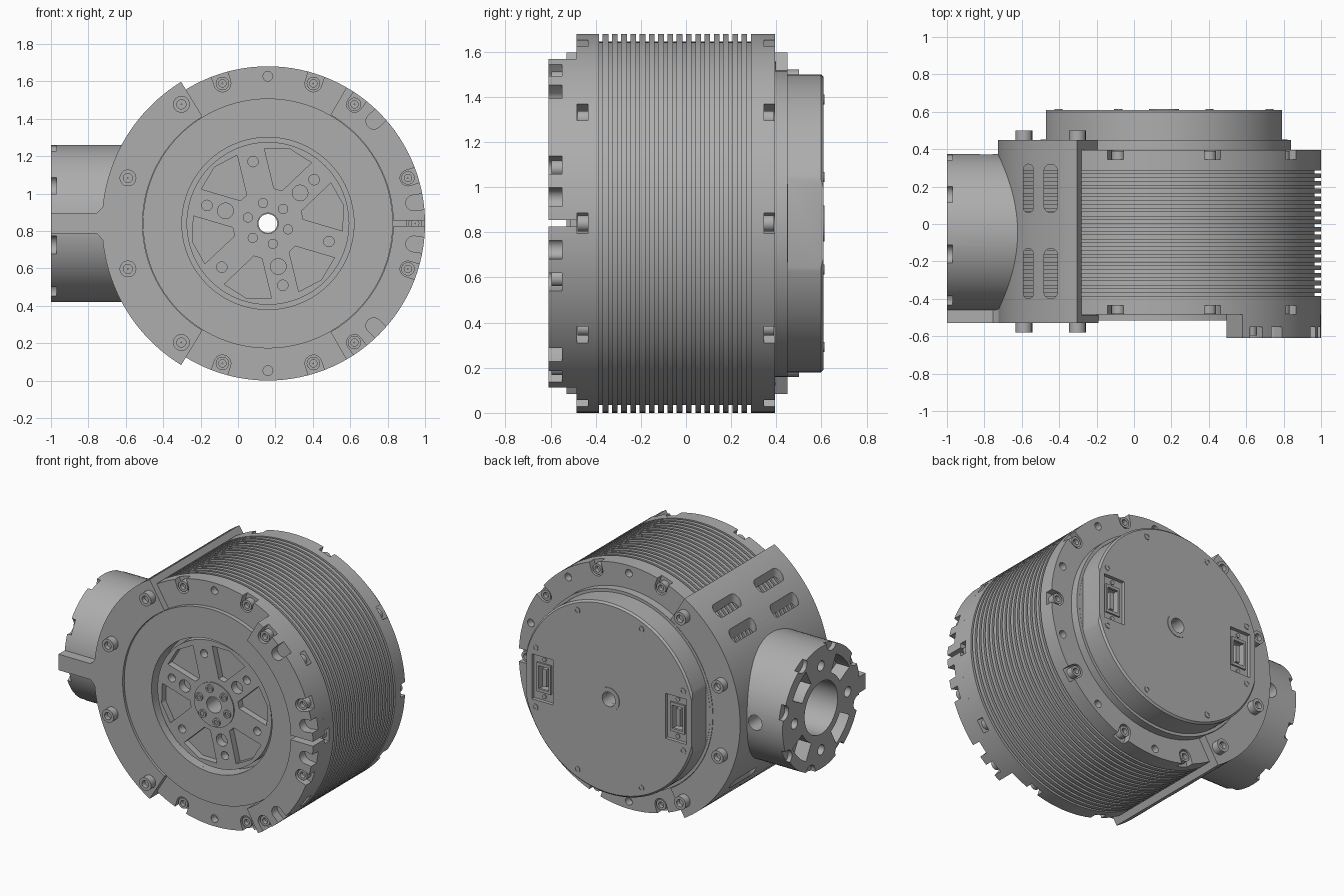
import bpy, bmesh
from math import cos, sin, asin, radians, degrees, pi, hypot

if "Cube" in bpy.data.objects:
    bpy.data.objects.remove(bpy.data.objects["Cube"], do_unlink=True)

GREY = (0.42, 0.42, 0.42, 1)
metal = bpy.data.materials.new("machined grey metal")
metal.use_nodes = True
metal.diffuse_color = GREY
metal.node_tree.nodes["Principled BSDF"].inputs["Base Color"].default_value = GREY

HUB = (0.16, 0.84)       # main axis (x, z), runs along y
PORT = (-0.045, 0.84)    # side port axis (y, z), runs along x
BORE, RIM, BOLT_R = 0.055, 0.84, 0.787


def place(axis, u, v, w):
    return {"x": (w, u, v), "y": (u, w, v), "z": (u, v, w)}[axis]


def finish(name, bm):
    bmesh.ops.recalc_face_normals(bm, faces=bm.faces)
    mesh = bpy.data.meshes.new(name)
    bm.to_mesh(mesh)
    bm.free()
    mesh.materials.append(metal)
    obj = bpy.data.objects.new(name, mesh)
    bpy.context.collection.objects.link(obj)
    return obj


def sweep(name, profile, centre=HUB, axis="y", start=0, end=360, steps=96):
    """Turn a closed (radius, height) profile about an axis, fully or in part."""
    bm = bmesh.new()
    full = end - start == 360
    rings = []
    for i in range(steps if full else steps + 1):
        a = radians(start + (end - start) * i / steps)
        rings.append([bm.verts.new(place(axis, centre[0] + r * cos(a), centre[1] + r * sin(a), w))
                      for r, w in profile])
    n = len(profile)
    for i in range(steps):
        p, q = rings[i], rings[(i + 1) % len(rings)]
        for j in range(n):
            k = (j + 1) % n
            bm.faces.new((p[j], p[k], q[k], q[j]))
    if not full:
        bm.faces.new(rings[0])
        bm.faces.new(rings[-1])
    return finish(name, bm)


def ring(name, r0, r1, w0, w1, bevel=0.0, **kw):
    top = [(r1, w1 - bevel), (r1 - bevel, w1)] if bevel else [(r1, w1)]
    return sweep(name, [(r0, w0), (r1, w0)] + top + [(r0, w1)], **kw)


def prism(name, outlines, w0, w1, axis="y"):
    """Extrude one or several separate outlines along an axis."""
    bm = bmesh.new()
    for pts in outlines:
        lo = [bm.verts.new(place(axis, u, v, w0)) for u, v in pts]
        hi = [bm.verts.new(place(axis, u, v, w1)) for u, v in pts]
        bm.faces.new(lo)
        bm.faces.new(hi)
        for i in range(len(pts)):
            j = (i + 1) % len(pts)
            bm.faces.new((lo[i], lo[j], hi[j], hi[i]))
    return finish(name, bm)


def polar(r, deg, c=HUB):
    return c[0] + r * cos(radians(deg)), c[1] + r * sin(radians(deg))


def circle(c, r, n=20):
    return [(c[0] + r * cos(2 * pi * i / n), c[1] + r * sin(2 * pi * i / n)) for i in range(n)]


def rect(u, v, du, dv):
    return [(u - du, v - dv), (u + du, v - dv), (u + du, v + dv), (u - du, v + dv)]


def notch(deg, r=0.045, dist=BOLT_R, reach=0.15, c=HUB):
    """Rounded slot that starts at a bolt and opens outwards through the rim."""
    local = [(dist + r * cos(radians(t)), r * sin(radians(t))) for t in range(90, 271, 15)]
    local += [(dist + reach, -r), (dist + reach, r)]
    return [polar(hypot(*p), deg + degrees(asin(p[1] / hypot(*p))), c) for p in local]


def wedge(deg, half, r0, r1, c):
    inner = [polar(r0, deg + half * t / 4, c) for t in range(-4, 5)]
    outer = [polar(r1, deg + half * t / 4, c) for t in range(4, -5, -1)]
    return inner + outer


def cut(obj, cutter):
    cutter.hide_render = True
    mod = obj.modifiers.new("cut", "BOOLEAN")
    mod.operation, mod.solver, mod.object = "DIFFERENCE", "EXACT", cutter
    bpy.context.view_layer.objects.active = obj
    bpy.ops.object.modifier_apply(modifier=mod.name)
    bpy.data.objects.remove(cutter, do_unlink=True)


def screw(name, deg, base, out, dist=BOLT_R, r=0.036, height=0.045):
    """Socket head screw along y; out is -1 towards the front, 1 to the back."""
    t = base + out * height
    floor = base + out * height * 0.4
    sweep(name, [(0.002, base), (r, base), (r, t), (r * 0.55, t), (r * 0.55, floor), (0.002, floor)],
          centre=polar(dist, deg), steps=18)


# Finned core
core = [(BORE, -0.40), (RIM, -0.40)]
for i in range(17):
    y = -0.385 + i * 0.041
    core += [(RIM, y), (RIM - 0.035, y), (RIM - 0.035, y + 0.016), (RIM, y + 0.016)]
core += [(RIM, 0.30), (BORE, 0.30)]
sweep("finned_core", core, steps=120)

# End flanges with open screw notches and small plain holes
for label, inner, y0, y1, out in (("front", 0.46, -0.485, -0.40, -1), ("back", BORE, 0.30, 0.395, 1)):
    flange = ring(label + "_flange", inner, RIM, y0, y1, steps=120)
    face = y0 if out < 0 else y1
    lo, hi = sorted((face - out * 0.05, face + out * 0.05))
    cut(flange, prism("cutter", [notch(36 * k) for k in range(10)], lo, hi))
    cut(flange, prism("cutter", [circle(polar(BOLT_R, 18 + 36 * k), 0.026) for k in range(10)], lo, hi))
    for k in (0, 1, 2, 3, 7, 8, 9):
        screw(label + "_flange_screw", 36 * k, face - out * 0.05, out)

# Front face ring and recessed rotor with six arms
ring("front_face_ring", 0.46, 0.668, -0.515, -0.48)
rotor = ring("rotor_spider", BORE, 0.435, -0.485, -0.40)
pockets = []
for k in range(6):
    mid = 13.5 + 60 * k
    spread = [(r, 30 - degrees(asin(0.075 / r))) for r in (0.19, 0.26, 0.33, 0.40)]
    pockets.append([polar(r, mid + s) for r, s in spread] + [polar(0.415, mid)]
                   + [polar(r, mid - s) for r, s in reversed(spread)])
cut(rotor, prism("cutter", pockets, -0.6, -0.44))
holes = [circle(polar(0.34, 43.5 + 60 * k), 0.028) for k in range(6)]
holes += [circle(polar(0.237, 43.5 + 120 * k), 0.042) for k in range(3)]
cut(rotor, prism("cutter", holes, -0.6, -0.43))
ring("rotor_hub", BORE, 0.152, -0.492, -0.42, steps=48)
for k in range(6):
    screw("hub_screw", 43.5 + 60 * k, -0.495, -1, dist=0.112, r=0.027, height=0.012)

# Split clamp on the right of the front
clamp = ring("front_clamp", 0.67, RIM, -0.61, -0.484, start=-60, end=60, steps=48)
cut(clamp, prism("cutter", [rect(0.9, 0.84, 0.3, 0.015)], -0.7, -0.4))
cut(clamp, prism("cutter", [notch(s * a, 0.042) for a in (8, 18, 44, 54) for s in (1, -1)], -0.7, -0.55))
for a in (18, 54, -18, -54):
    screw("clamp_screw", a, -0.55, -1)

# Back cap: step ring, flat-sided cover, connector recesses
ring("back_step_ring", BORE, 0.68, 0.39, 0.45)
cap = ring("back_cap", BORE, 0.66, 0.44, 0.61, bevel=0.012)
cut(cap, prism("cutter", [rect(HUB[0] + s * 0.78, 0.84, 0.15, 0.5) for s in (1, -1)], 0.451, 0.7))
sides = [HUB[0] + s * 0.51 for s in (1, -1)]
cut(cap, prism("cutter", [rect(x, 0.84, 0.08, 0.155) for x in sides], 0.585, 0.7))
cut(cap, prism("cutter", [rect(x, 0.84, 0.042, 0.085) for x in sides], 0.53, 0.7))
for x in sides:
    frame = prism("connector_frame", [rect(x, 0.84, 0.055, 0.1)], 0.58, 0.597)
    cut(frame, prism("cutter", [rect(x, 0.84, 0.04, 0.08)], 0.5, 0.7))
    prism("connector_tongue", [rect(x, 0.84, 0.015, 0.06)], 0.52, 0.585)
    prism("connector_screws", [circle((x, 0.84 + s * 0.128), 0.015, 12) for s in (1, -1)], 0.58, 0.592)
for a in (66, 114, 246, 294, 20, 160, 200, 340):
    screw("cap_screw", a, 0.605, 1, dist=0.6, r=0.022, height=0.009)
ring("cap_centre_bush", 0.05, 0.08, 0.56, 0.614, steps=32)

# Saddle bracket wrapped round the left side
SPAN = dict(start=121.5, end=238.5, steps=48)
saddle = ring("saddle_shell", 0.842, 0.888, -0.53, 0.45, **SPAN)
slots = []
for x, r in ((-0.565, 0.026), (-0.445, 0.036)):
    for y0, y1 in ((0.06, 0.32), (-0.40, -0.13)):
        arc = [(r * cos(radians(t)), r * sin(radians(t))) for t in range(0, 181, 20)]
        slots.append([(x + u, y1 - r + v) for u, v in arc] + [(x - u, y0 + r - v) for u, v in arc])
cut(saddle, prism("cutter", slots, -0.2, 2, axis="z"))
for label, y0, y1, out in (("front", -0.53, -0.486, -1), ("back", 0.396, 0.45, 1)):
    ring("saddle_" + label + "_flange", 0.67 if out < 0 else 0.682, 0.887, y0, y1, **SPAN)
    for a in (126, 162, 198, 234):
        screw("saddle_screw", a, y0 if out < 0 else y1, out, r=0.045, height=0.05)

# Side port tube with end pockets, edge notches and a cross hole
port = ring("side_port", 0.18, 0.42, -1.0, -0.59, centre=PORT, axis="x", steps=72)
cut(port, prism("cutter", [wedge(45 + 90 * k, 17, 0.23, 0.35, PORT) for k in range(4)], -1.1, -0.9, axis="x"))
cut(port, prism("cutter", [notch(16 + 45 * k, 0.05, 0.42, 0.1, PORT) for k in range(8)], -1.1, -0.97, axis="x"))
cut(port, prism("cutter", [circle(polar(0.29, 90 * k, PORT), 0.035) for k in range(4)], -1.1, -0.85, axis="x"))
cut(port, prism("cutter", [circle((-0.79, 0.84), 0.052)], 0.25, 0.6))
rib = prism("port_rib", [rect(-0.84, 0.84, 0.16, 0.055)], -0.53, -0.42)
# Small gussets where the rib meets the saddle
prism("rib_gussets", [[(-0.76, 0.84 + s * 0.05), (-0.70, 0.84 + s * 0.05), (-0.70, 0.84 + s * 0.12),
                       (-0.735, 0.84 + s * 0.075)] for s in (1, -1)], -0.53, -0.42)

# Smooth round surfaces, keep machined edges sharp
for o in bpy.context.scene.objects:
    o.select_set(o.type == "MESH")
bpy.context.view_layer.objects.active = port
bpy.ops.object.shade_smooth_by_angle(angle=radians(30))
